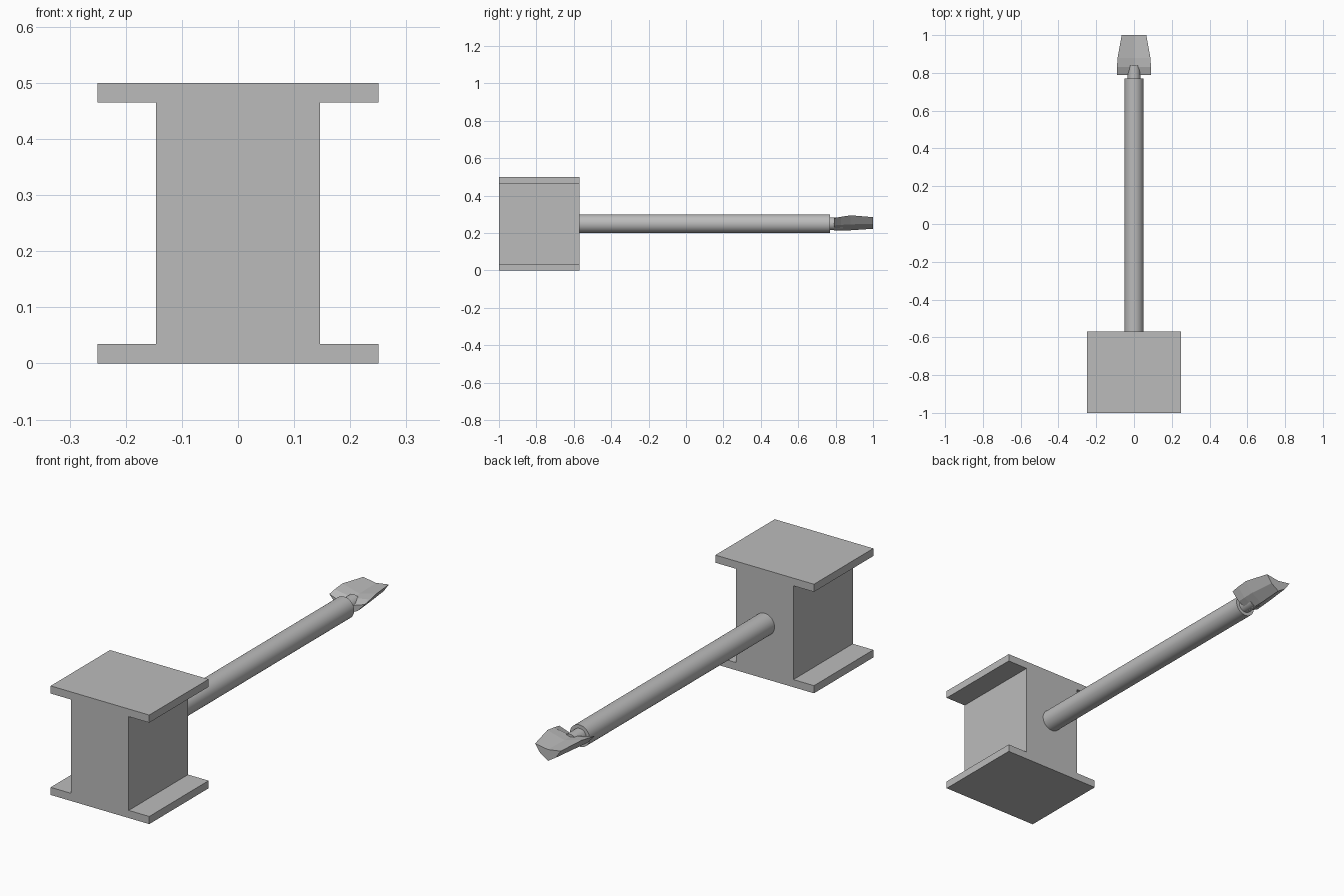
import bpy
import bmesh
from math import radians

if "Cube" in bpy.data.objects:
    bpy.data.objects.remove(bpy.data.objects["Cube"], do_unlink=True)

COLOR = (0.5, 0.5, 0.5, 1)
grey = bpy.data.materials.new("plain_grey")
grey.use_nodes = True
grey.diffuse_color = COLOR
grey.node_tree.nodes["Principled BSDF"].inputs["Base Color"].default_value = COLOR

AXIS_Z = 0.25


def loft(name, sections):
    """Join matching rings of points into one closed solid."""
    bm = bmesh.new()
    rings = [[bm.verts.new(p) for p in ring] for ring in sections]
    for a, b in zip(rings, rings[1:]):
        for i in range(len(a)):
            j = (i + 1) % len(a)
            bm.faces.new((a[i], a[j], b[j], b[i]))
    bm.faces.new(rings[0])
    bm.faces.new(rings[-1])
    bmesh.ops.recalc_face_normals(bm, faces=bm.faces)
    mesh = bpy.data.meshes.new(name)
    bm.to_mesh(mesh)
    bm.free()
    mesh.materials.append(grey)
    obj = bpy.data.objects.new(name, mesh)
    bpy.context.collection.objects.link(obj)
    return obj


def rod(name, radius, y0, y1):
    bpy.ops.mesh.primitive_cylinder_add(
        vertices=48, radius=radius, depth=y1 - y0,
        location=(0, (y0 + y1) / 2, AXIS_Z), rotation=(radians(90), 0, 0))
    obj = bpy.context.object
    obj.name = name
    obj.data.materials.append(grey)
    bpy.ops.object.shade_smooth_by_angle(angle=radians(30))


# Flanged block: I-shaped profile extruded front to back
half = [(0.25, 0), (0.25, 0.035), (0.146, 0.035),
        (0.146, 0.465), (0.25, 0.465), (0.25, 0.5)]
profile = half + [(-x, z) for x, z in reversed(half)]
loft("flanged_block", [[(x, y, z) for x, z in profile] for y in (-1, -0.57)])

# Shaft and narrow neck
rod("shaft", 0.05, -0.57, 0.77)
rod("neck", 0.034, 0.76, 0.84)


# Blade tip: shallow valley on top, keel below
def blade_ring(y, w, edge, valley, keel):
    mid = keel + (edge - keel) * 0.4
    return [(0, y, valley), (w, y, edge), (w * 0.6, y, mid), (0, y, keel),
            (-w * 0.6, y, mid), (-w, y, edge)]


loft("blade_tip", [
    blade_ring(0.79, 0.09, 0.28, 0.25, 0.215),
    blade_ring(0.83, 0.09, 0.287, 0.272, 0.215),
    blade_ring(0.88, 0.087, 0.295, 0.272, 0.215),
    blade_ring(1.0, 0.065, 0.285, 0.275, 0.223),
])
